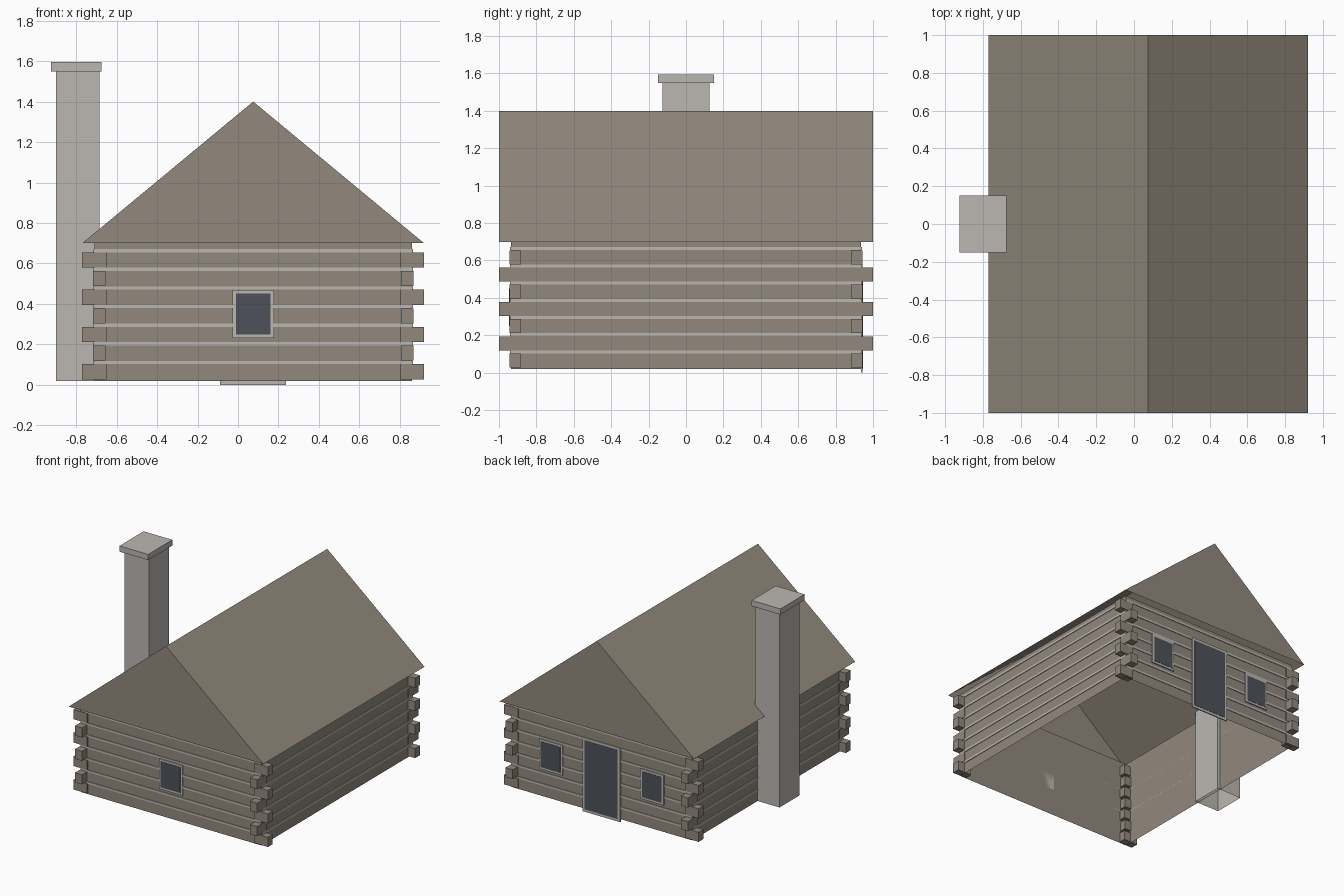
import bpy
import bmesh

cube = bpy.data.objects.get("Cube")
if cube:
    bpy.data.objects.remove(cube, do_unlink=True)

CX = 0.075          # centre line of the house
WALL_X, WALL_Y = 0.785, 0.935
PITCH = 0.092       # height of one log course


def material(name, rgb):
    mat = bpy.data.materials.new(name)
    mat.use_nodes = True
    color = (*rgb, 1)
    mat.diffuse_color = color
    mat.node_tree.nodes["Principled BSDF"].inputs["Base Color"].default_value = color
    return mat


wood = material("brown_wood", (0.29, 0.25, 0.205))
stone = material("pale_stone", (0.50, 0.475, 0.445))
glass = material("dark_glass", (0.075, 0.086, 0.10))


def finish(name, bm, mat):
    mesh = bpy.data.meshes.new(name)
    bm.to_mesh(mesh)
    bm.free()
    mesh.materials.append(mat)
    obj = bpy.data.objects.new(name, mesh)
    bpy.context.collection.objects.link(obj)
    return obj


def add_box(bm, x, y, z, skip=()):
    """Box between (min, max) pairs; faces whose normal z is in skip are left out."""
    result = bmesh.ops.create_cube(bm, size=1)
    for v in result["verts"]:
        v.co = [lo + (c + 0.5) * (hi - lo) for c, (lo, hi) in zip(v.co, (x, y, z))]
    bm.normal_update()
    faces = {f for v in result["verts"] for f in v.link_faces}
    drop = [f for f in faces if round(f.normal.z) in skip]
    bmesh.ops.delete(bm, geom=drop, context="FACES_ONLY")


def box(name, x, y, z, mat, skip=()):
    bm = bmesh.new()
    add_box(bm, x, y, z, skip)
    return finish(name, bm, mat)


# Thin wall shell, open above and below
box("log_walls", (CX - WALL_X, CX + WALL_X), (-WALL_Y, WALL_Y), (0.02, 0.70),
    wood, skip=(-1, 1))

# Pale filling between the log courses, on all four walls
bm = bmesh.new()
proud = 0.005
for row in range(7):
    mid = 0.111 + row * PITCH
    z = (mid - 0.008, mid + 0.008)
    for s in (-1, 1):
        ys = sorted((s * WALL_Y, s * (WALL_Y + proud)))
        add_box(bm, (CX - WALL_X, CX + WALL_X), ys, z)
        xs = sorted((CX + s * WALL_X, CX + s * (WALL_X + proud)))
        add_box(bm, xs, (-WALL_Y, WALL_Y), z)
finish("log_filling", bm, stone)

# Log ends crossing at the corners, alternating direction by course
bm = bmesh.new()
for row in range(7):
    mid = 0.065 + row * PITCH
    z = (mid - 0.0375, mid + 0.0375)
    if row % 2 == 0:
        near_x, far_x, near_y, far_y = 0.725, 0.845, 0.883, 0.943
    else:
        near_x, far_x, near_y, far_y = 0.73, 0.792, 0.88, 1.0
    for sx in (-1, 1):
        for sy in (-1, 1):
            add_box(bm, sorted((CX + sx * near_x, CX + sx * far_x)),
                    sorted((sy * near_y, sy * far_y)), z)
finish("log_ends", bm, wood)

# Gable roof, open underneath
bm = bmesh.new()
profile = ((CX - 0.845, 0.70), (CX, 1.40), (CX + 0.845, 0.70))
front = [bm.verts.new((x, -1, z)) for x, z in profile]
back = [bm.verts.new((x, 1, z)) for x, z in profile]
bm.faces.new(front)
bm.faces.new(back)
for i in range(2):
    bm.faces.new((front[i], front[i + 1], back[i + 1], back[i]))
bmesh.ops.recalc_face_normals(bm, faces=bm.faces)
if max(bm.faces, key=lambda f: abs(f.normal.x)).calc_center_median().z > 0:
    for f in bm.faces:
        if f.normal.dot(f.calc_center_median() - bm.verts[:][0].co.lerp(back[2].co, 0.5)) < 0:
            f.normal_flip()
finish("gable_roof", bm, wood)

# Chimney with an open foot and a wider cap
box("chimney_stack", (-0.90, -0.685), (-0.125, 0.125), (0.02, 1.55), stone, skip=(-1,))
box("chimney_cap", (-0.925, -0.675), (-0.15, 0.15), (1.55, 1.595), stone)


# Framed openings: side is -1 for the front wall, 1 for the back wall
def opening(name, side, x, half, z, rim):
    face = WALL_Y + 0.009
    box(name + "_frame", (x - half, x + half),
        sorted((side * WALL_Y, side * face)), z, stone)
    box(name + "_pane", (x - half + rim, x + half - rim),
        sorted((side * face, side * (face + 0.002))), (z[0] + rim, z[1] - rim), glass)


window_z = (0.232, 0.468)
opening("front_window", -1, CX, 0.102, window_z, 0.017)
opening("back_left_window", 1, CX + 0.44, 0.102, window_z, 0.017)
opening("back_right_window", 1, CX - 0.44, 0.102, window_z, 0.017)
opening("back_door", 1, CX, 0.163, (0.0, 0.58), 0.02)
